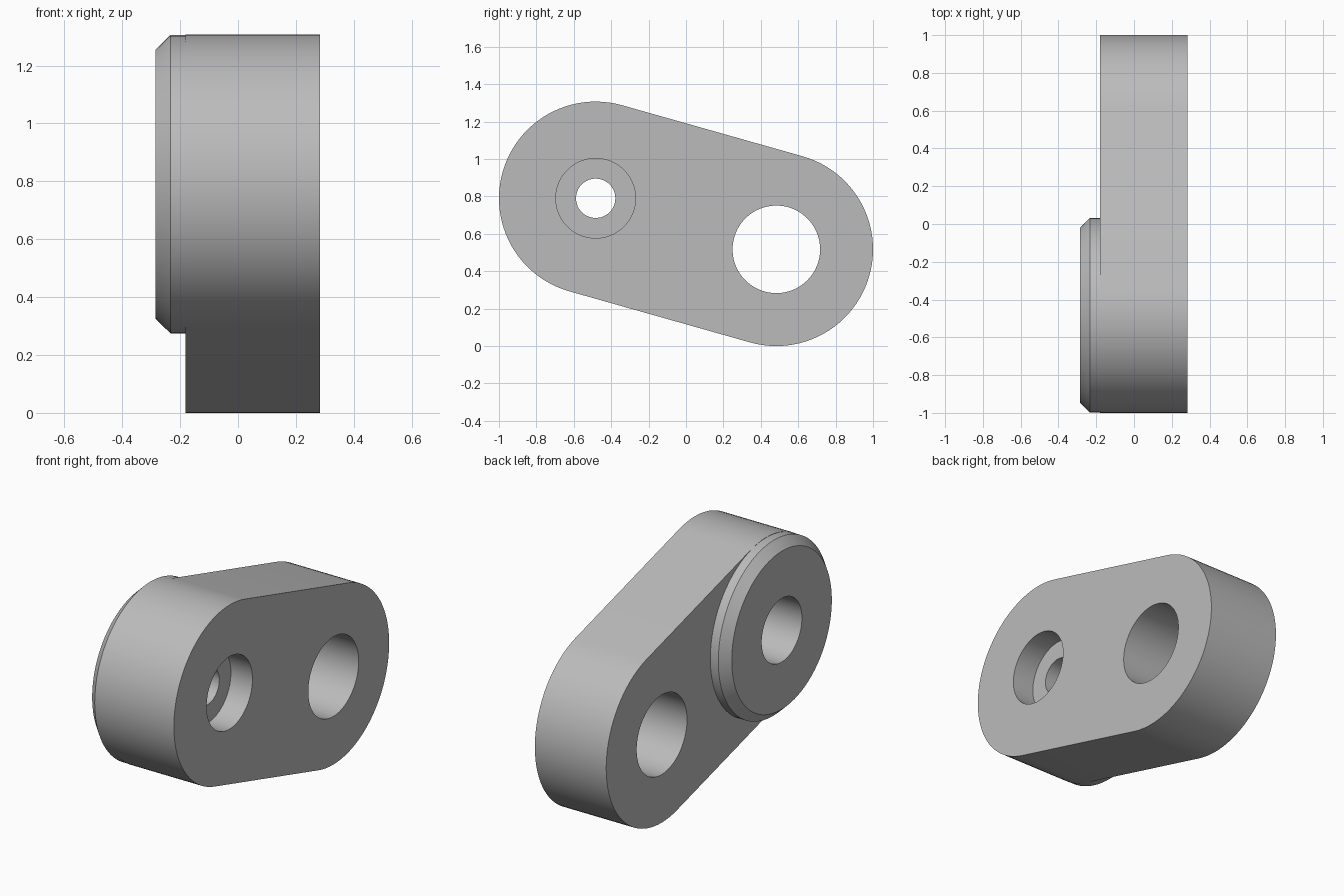
import bpy, bmesh, math

cube = bpy.data.objects.get("Cube")
if cube:
    bpy.data.objects.remove(cube)

SEG = 96
PIVOT_A = (-0.483, 0.79)    # boss end (y, z)
PIVOT_B = (0.483, 0.517)    # plain end
RADIUS = 0.517
LEFT, RIGHT = 0.283, -0.181  # arm faces along x
BOSS_FACE = -0.285

steel = bpy.data.materials.new("grey steel")
steel.use_nodes = True
steel.diffuse_color = (0.5, 0.5, 0.5, 1)
steel.node_tree.nodes["Principled BSDF"].inputs["Base Color"].default_value = (0.5, 0.5, 0.5, 1)


def finish(name, bm):
    bmesh.ops.recalc_face_normals(bm, faces=bm.faces)
    mesh = bpy.data.meshes.new(name)
    bm.to_mesh(mesh)
    bm.free()
    mesh.materials.append(steel)
    obj = bpy.data.objects.new(name, mesh)
    bpy.context.collection.objects.link(obj)
    return obj


def turned(name, centre, profile):
    """Solid turned around the x axis from (x, radius) steps."""
    bm = bmesh.new()
    rings = []
    for x, r in profile:
        angles = [math.tau * i / SEG for i in range(SEG)]
        rings.append([bm.verts.new((x, centre[0] + r * math.cos(a), centre[1] + r * math.sin(a)))
                      for a in angles])
    for a, b in zip(rings, rings[1:]):
        for i in range(SEG):
            j = (i + 1) % SEG
            bm.faces.new((a[i], a[j], b[j], b[i]))
    bm.faces.new(rings[0])
    bm.faces.new(rings[-1])
    return finish(name, bm)


def link_arm():
    """Rounded slab: two half circles joined by straight flanks."""
    bm = bmesh.new()
    tilt = math.atan2(PIVOT_B[1] - PIVOT_A[1], PIVOT_B[0] - PIVOT_A[0])
    outline = []
    for centre, start in ((PIVOT_B, -math.pi / 2), (PIVOT_A, math.pi / 2)):
        for i in range(SEG // 2 + 1):
            a = tilt + start + math.tau * i / SEG
            outline.append(bm.verts.new((RIGHT, centre[0] + RADIUS * math.cos(a),
                                         centre[1] + RADIUS * math.sin(a))))
    face = bm.faces.new(outline)
    grown = bmesh.ops.extrude_face_region(bm, geom=[face], use_keep_orig=True)
    verts = [v for v in grown["geom"] if isinstance(v, bmesh.types.BMVert)]
    bmesh.ops.translate(bm, verts=verts, vec=(LEFT - RIGHT, 0, 0))
    return finish("link_arm", bm)


def combine(target, tool, operation):
    bpy.context.view_layer.objects.active = target
    mod = target.modifiers.new(tool.name, 'BOOLEAN')
    mod.operation, mod.solver, mod.object = operation, 'EXACT', tool
    bpy.ops.object.modifier_apply(modifier=mod.name)
    bpy.data.objects.remove(tool)


# Arm with its chamfered boss
arm = link_arm()
boss = turned("boss", PIVOT_A, [(BOSS_FACE, 0.465), (-0.233, 0.5155), (0, 0.5155)])
combine(arm, boss, 'UNION')

# Plain hole, then the stepped bore through the boss
hole = turned("plain_hole", PIVOT_B, [(-0.5, 0.234), (0.5, 0.234)])
combine(arm, hole, 'DIFFERENCE')
bore = turned("stepped_bore", PIVOT_A,
              [(-0.5, 0.187), (0.04, 0.187), (0.04, 0.105),
               (0.143, 0.105), (0.143, 0.213), (0.5, 0.213)])
combine(arm, bore, 'DIFFERENCE')

# Smooth round walls, crisp rims
bpy.ops.object.select_all(action='DESELECT')
arm.select_set(True)
bpy.context.view_layer.objects.active = arm
bpy.ops.object.shade_smooth_by_angle(angle=math.radians(30))
